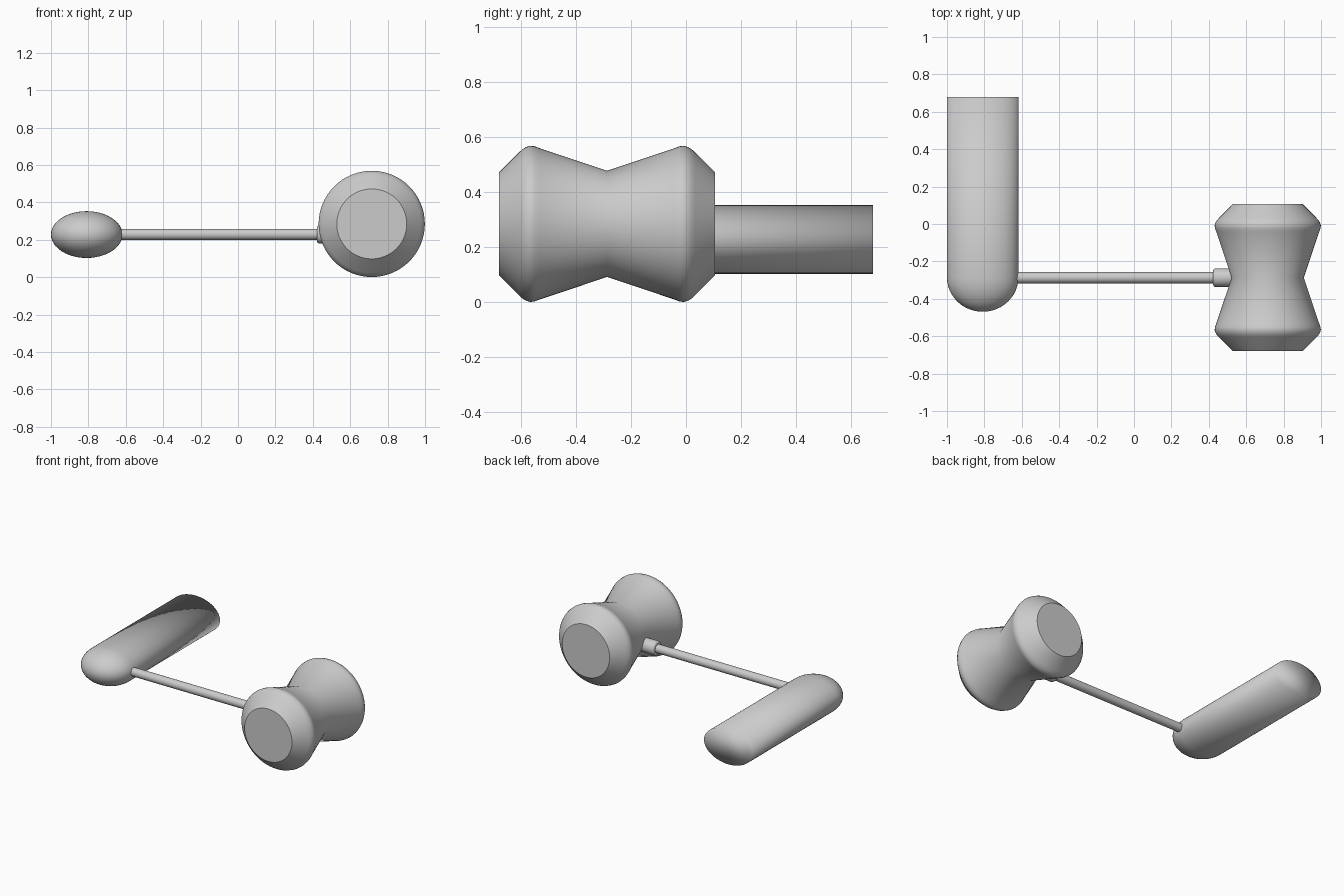
import bpy
from math import pi, sin, cos
from mathutils import Matrix

if "Cube" in bpy.data.objects:
    bpy.data.objects.remove(bpy.data.objects["Cube"])


def loft(name, rings, matrix, sides, angle):
    """Closed solid of stacked ellipses: each ring is (height, rx, ry)."""
    verts, faces = [], []
    for h, rx, ry in rings:
        for i in range(sides):
            a = 2 * pi * i / sides
            verts.append(matrix @ Matrix.Translation((rx * cos(a), ry * sin(a), h)).to_translation())
    for r in range(len(rings) - 1):
        for i in range(sides):
            j = (i + 1) % sides
            faces.append((r * sides + i, r * sides + j,
                          (r + 1) * sides + j, (r + 1) * sides + i))
    faces.append(tuple(reversed(range(sides))))
    faces.append(tuple(range((len(rings) - 1) * sides, len(rings) * sides)))
    mesh = bpy.data.meshes.new(name)
    mesh.from_pydata(verts, [], faces)
    obj = bpy.data.objects.new(name, mesh)
    bpy.context.collection.objects.link(obj)
    bpy.context.view_layer.objects.active = obj
    obj.select_set(True)
    bpy.ops.object.shade_smooth_by_angle(angle=angle)
    obj.select_set(False)
    return obj


along_y = Matrix.Rotation(-pi / 2, 4, 'X')
along_x = Matrix.Rotation(pi / 2, 4, 'Y')
MID_Y = -0.287

# waisted head: half profile mirrored about the narrow middle
half = [(0.393, 0.187), (0.320, 0.260), (0.308, 0.271), (0.295, 0.279),
        (0.279, 0.284), (0.263, 0.282), (0.245, 0.275)]
profile = [(-h, r) for h, r in half] + [(0, 0.193)] + half[::-1]
loft("head", [(h, r, r) for h, r in profile],
     Matrix.Translation((0.715, MID_Y, 0.285)) @ along_y, 64, 0.7)

# oval grip: domed front end, flat back end
dome = [(-0.285 - 0.184 * cos(t * pi / 24), 0.191 * sin(t * pi / 24), 0.125 * sin(t * pi / 24))
        for t in [0.15] + list(range(1, 13))]
loft("grip", dome + [(0.68, 0.191, 0.125)],
     Matrix.Translation((-0.809, 0, 0.228)) @ along_y, 48, pi)

# thin connecting rod
loft("rod", [(-0.65, 0.03, 0.03), (0.56, 0.03, 0.03)],
     Matrix.Translation((0, MID_Y, 0.229)) @ along_x, 24, 0.6)

# collar where the rod meets the head
loft("collar", [(0.423, 0.038, 0.038), (0.425, 0.044, 0.044), (0.432, 0.049, 0.049),
                (0.50, 0.049, 0.049), (0.56, 0.049, 0.049)],
     Matrix.Translation((0, MID_Y, 0.229)) @ along_x, 32, 0.9)
